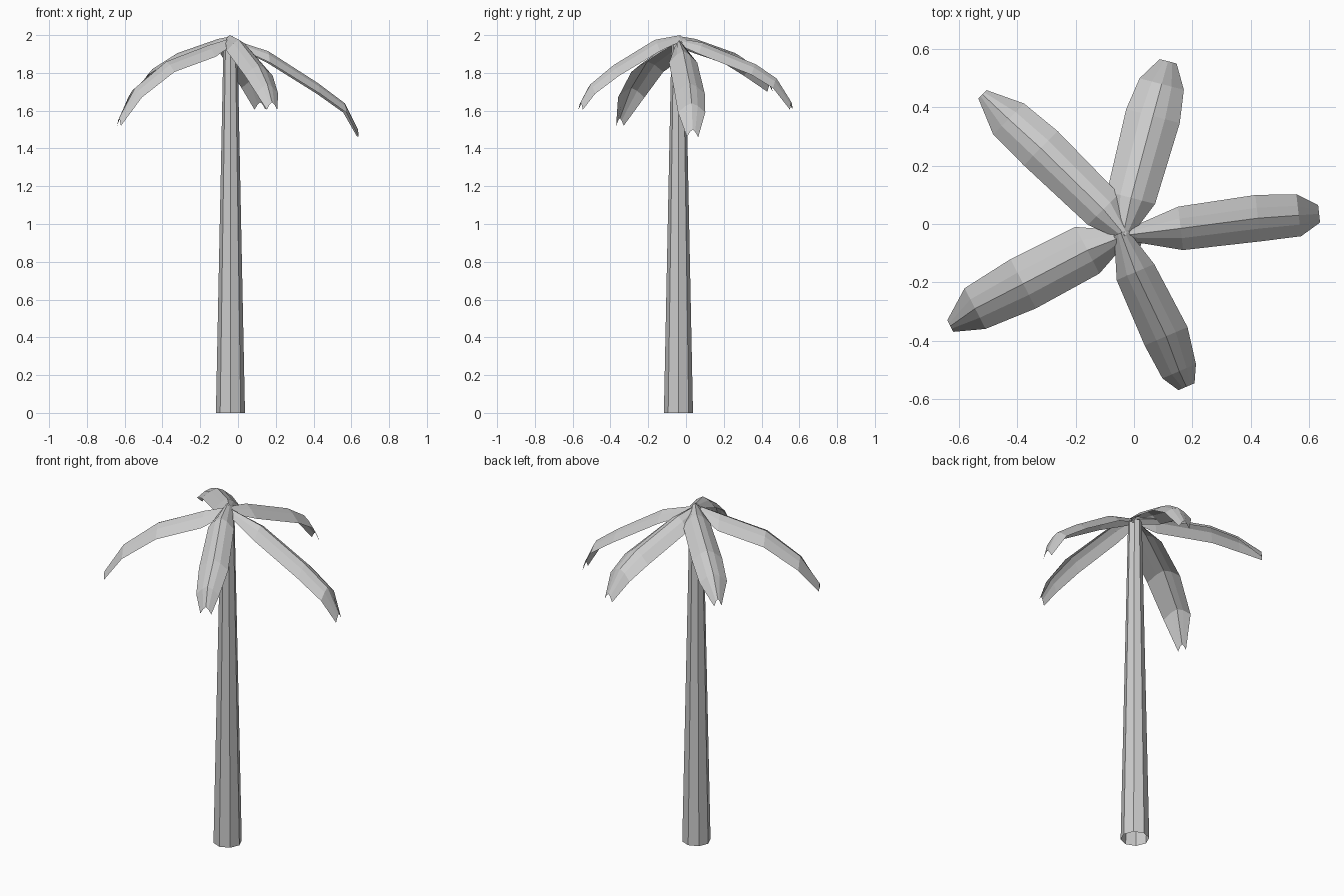
import bpy, math
from mathutils import Vector

CX, CY = -0.04, -0.04


def make_object(name, verts, faces):
    mesh = bpy.data.meshes.new(name)
    mesh.from_pydata(verts, [], faces)
    mesh.update()
    obj = bpy.data.objects.new(name, mesh)
    bpy.context.collection.objects.link(obj)
    return obj


# Trunk: tapered octagonal tube, open at both ends
bpy.ops.mesh.primitive_cone_add(vertices=8, radius1=0.077, radius2=0.037, depth=1.96,
                                end_fill_type='NOTHING', location=(CX, CY, 0.98),
                                rotation=(0, 0, 0))
bpy.context.object.name = "trunk"

# Frond cross-section: (sideways fraction, droop fraction), a folded arch
SECTION = [(-1, -1), (-0.45, -0.3), (0, 0), (0.45, -0.3), (1, -1)]
DROOP = [0.03, 0.06, 0.055, 0.05, 0.04]


def frond(name, spine, widths):
    pts = [Vector(p) for p in spine]
    along = pts[-1] - pts[0]
    side = Vector((-along.y, along.x, 0)).normalized()
    verts = []
    for p, w, d in zip(pts, widths, DROOP):
        for s, h in SECTION:
            verts.append(p + side * (s * w / 2) + Vector((0, 0, h * d)))
    n = len(SECTION)
    faces = [(i * n + j, (i + 1) * n + j, (i + 1) * n + j + 1, i * n + j + 1)
             for i in range(len(pts) - 1) for j in range(n - 1)]
    return make_object(name, verts, faces)


# Fronds: ridge points from crown to tip, and the width at each point
frond("frond_right",
      [(-0.04, -0.04, 1.98), (0.16, -0.015, 1.915), (0.425, 0.02, 1.745),
       (0.565, 0.03, 1.64), (0.635, 0.035, 1.50)], [0.03, 0.15, 0.16, 0.145, 0.06])
frond("frond_back",
      [(-0.04, -0.05, 1.985), (-0.01, 0.09, 1.96), (0.065, 0.37, 1.845),
       (0.095, 0.48, 1.77), (0.117, 0.558, 1.645)], [0.04, 0.17, 0.19, 0.157, 0.06])
frond("frond_back_left",
      [(-0.03, -0.04, 1.995), (-0.105, 0.05, 1.98), (-0.32, 0.26, 1.905),
       (-0.43, 0.36, 1.835), (-0.52, 0.445, 1.74)], [0.04, 0.15, 0.165, 0.15, 0.04])
frond("frond_front_left",
      [(-0.03, -0.04, 1.985), (-0.16, -0.09, 1.945), (-0.38, -0.205, 1.86),
       (-0.545, -0.29, 1.72), (-0.63, -0.35, 1.56)], [0.04, 0.18, 0.19, 0.157, 0.045])
frond("frond_front",
      [(-0.045, -0.03, 2.0), (0.005, -0.165, 1.975), (0.11, -0.385, 1.84),
       (0.155, -0.505, 1.74), (0.18, -0.558, 1.645)], [0.05, 0.14, 0.16, 0.125, 0.06])
